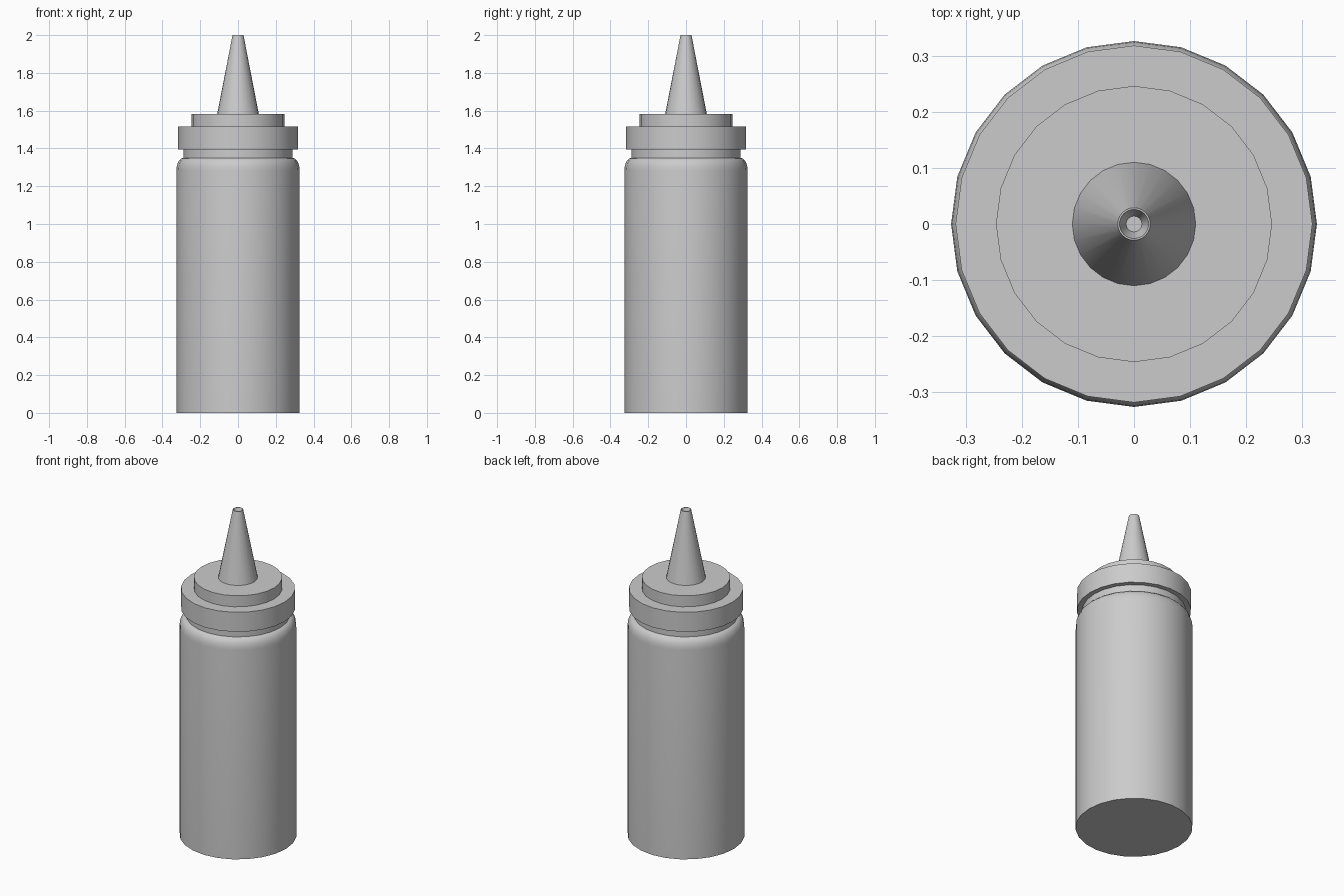
import bpy, bmesh
from math import sin, cos, pi, radians

if "Cube" in bpy.data.objects:
    bpy.data.objects.remove(bpy.data.objects["Cube"])

SIDES = 24


def lathe(name, profile):
    """Revolve (radius, z) points about z; a zero radius becomes a single pole."""
    bm = bmesh.new()
    rings = []
    for r, z in profile:
        n = SIDES if r > 0 else 1
        rings.append([bm.verts.new((r * cos(2 * pi * i / SIDES),
                                    r * sin(2 * pi * i / SIDES), z)) for i in range(n)])
    for a, b in zip(rings, rings[1:]):
        for i in range(SIDES):
            j = (i + 1) % SIDES
            quad = [a[i % len(a)], a[j % len(a)], b[j % len(b)], b[i % len(b)]]
            bm.faces.new(list(dict.fromkeys(quad)))
    bmesh.ops.recalc_face_normals(bm, faces=bm.faces)
    mesh = bpy.data.meshes.new(name)
    bm.to_mesh(mesh)
    bm.free()
    obj = bpy.data.objects.new(name, mesh)
    bpy.context.collection.objects.link(obj)
    bpy.ops.object.select_all(action='DESELECT')
    obj.select_set(True)
    bpy.context.view_layer.objects.active = obj
    bpy.ops.object.shade_smooth_by_angle(angle=radians(35))
    return obj


# Bottle: straight body, rounded shoulder, short neck
shoulder = [(0.289 + 0.037 * cos(t), 1.285 + 0.065 * sin(t))
            for t in (k * pi / 10 for k in range(6))]
lathe("bottle", [(0, 0), (0.326, 0)] + shoulder + [(0.289, 1.395), (0, 1.395)])

# Stepped screw cap with tapered nozzle and a small funnel-shaped opening
lathe("cap_and_nozzle", [
    (0, 1.395), (0.318, 1.395), (0.318, 1.515),
    (0.246, 1.515), (0.246, 1.583), (0.11, 1.583),
    (0.029, 2.0), (0.026, 2.0), (0.014, 1.96), (0, 1.96)])
